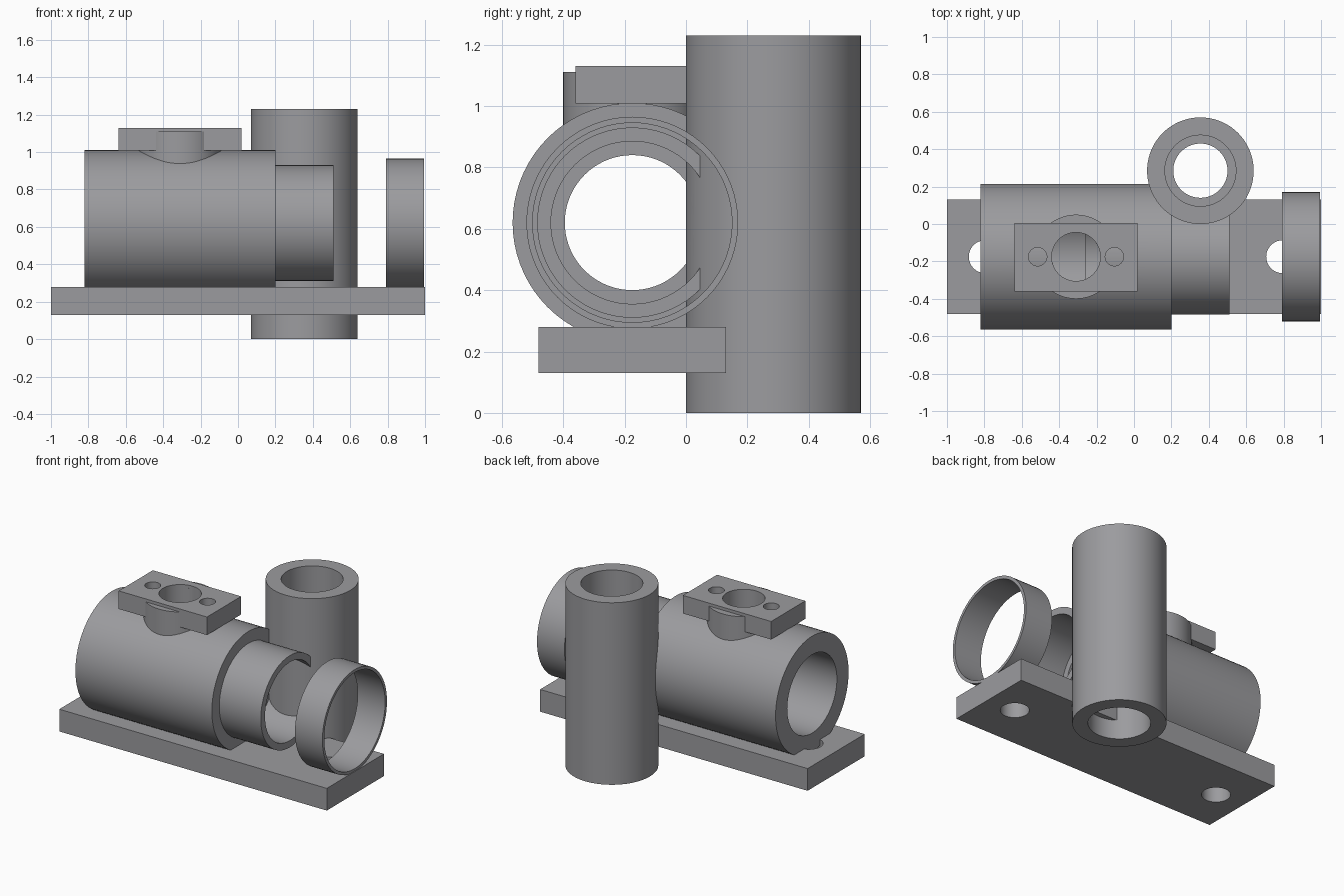
import bpy, bmesh, math
from mathutils import Matrix

if "Cube" in bpy.data.objects:
    bpy.data.objects.remove(bpy.data.objects["Cube"])

AXIS_Y, AXIS_Z = -0.175, 0.62      # centre line of the horizontal barrel

grey = bpy.data.materials.new("plain_grey")
grey.diffuse_color = (0.33, 0.33, 0.345, 1)
grey.use_nodes = True
grey.node_tree.nodes["Principled BSDF"].inputs["Base Color"].default_value = grey.diffuse_color


def finish(name, bm):
    bmesh.ops.recalc_face_normals(bm, faces=bm.faces)
    me = bpy.data.meshes.new(name)
    bm.to_mesh(me)
    bm.free()
    me.materials.append(grey)
    ob = bpy.data.objects.new(name, me)
    bpy.context.collection.objects.link(ob)
    return ob


def lathe(name, profile, centre, along_x=False, n=72):
    """Revolve a closed (radius, height) profile about z, or about x."""
    bm = bmesh.new()
    rings = []
    for i in range(n):
        a = 2 * math.pi * i / n
        rings.append([bm.verts.new((r * math.cos(a), r * math.sin(a), h)) for r, h in profile])
    m = len(profile)
    for i in range(n):
        a, b = rings[i], rings[(i + 1) % n]
        for j in range(m):
            k = (j + 1) % m
            bm.faces.new((a[j], b[j], b[k], a[k]))
    if along_x:
        bm.transform(Matrix.Rotation(math.pi / 2, 4, 'Y'))
    bm.transform(Matrix.Translation(centre))
    return finish(name, bm)


def box(name, lo, hi):
    bm = bmesh.new()
    bmesh.ops.create_cube(bm, size=1)
    for v in bm.verts:
        v.co = [(l + h) / 2 + c * (h - l) for l, h, c in zip(lo, hi, v.co)]
    return finish(name, bm)


def rod(name, r, depth, centre, along_x=False):
    """Solid cylinder used as a hidden cutter."""
    bm = bmesh.new()
    bmesh.ops.create_cone(bm, cap_ends=True, segments=64, radius1=r, radius2=r, depth=depth)
    if along_x:
        bm.transform(Matrix.Rotation(math.pi / 2, 4, 'Y'))
    bm.transform(Matrix.Translation(centre))
    ob = finish(name, bm)
    ob.hide_render = True
    ob.hide_set(True)
    return ob


def cut(ob, cutter):
    mod = ob.modifiers.new("cut", 'BOOLEAN')
    mod.operation = 'DIFFERENCE'
    mod.solver = 'EXACT'
    mod.object = cutter


# base plate with a bolt hole near each end
base = box("base_plate", (-1, -0.48, 0.13), (1, 0.13, 0.28))
for side in (-1, 1):
    cut(base, rod("base_hole_cutter", 0.088, 0.4, (side * 0.795, AXIS_Y, 0.2)))

# barrel and narrower neck with a stepped bore
barrel = lathe("barrel", [(0.265, -0.82), (0.39, -0.82), (0.39, 0.20), (0.31, 0.20),
                          (0.31, 0.51), (0.265, 0.51), (0.265, 0.20), (0.22, 0.20),
                          (0.22, -0.26), (0.265, -0.26)],
               (0, AXIS_Y, AXIS_Z), along_x=True)

# loose ring ahead of the neck
lathe("front_ring", [(0.325, 0.79), (0.345, 0.79), (0.345, 0.995), (0.325, 0.995)],
      (0, AXIS_Y, AXIS_Z), along_x=True)

# upright column with a wider mouth at both ends, trimmed by the bore
column = lathe("column", [(0.19, 0), (0.285, 0), (0.285, 1.23), (0.19, 1.23),
                          (0.19, 0.93), (0.145, 0.93), (0.145, 0.30), (0.19, 0.30)],
               (0.355, 0.285, 0))
cut(column, rod("bore_cutter", 0.205, 1.6, (0.1, AXIS_Y, AXIS_Z), along_x=True))

# top port: round boss and rectangular flange, drilled through to the bore
lathe("port_boss", [(0.13, 0.90), (0.225, 0.90), (0.225, 1.11), (0.13, 1.11)],
      (-0.31, AXIS_Y, 0))
flange = box("port_flange", (-0.64, -0.36, 1.008), (0.02, 0.005, 1.13))
port = rod("port_cutter", 0.13, 0.6, (-0.31, AXIS_Y, 1.0))
cut(flange, port)
cut(barrel, port)
for side in (-1, 1):
    screw = rod("screw_hole_cutter", 0.049, 0.4, (-0.31 + side * 0.205, AXIS_Y, 1.1))
    cut(flange, screw)
    # boss rim under the screw holes is opened as well
    cut(bpy.data.objects["port_boss"], screw)

# smooth round walls, crisp edges
bpy.context.view_layer.update()
for ob in list(bpy.data.objects):
    if ob.hide_render:
        continue
    bpy.ops.object.select_all(action='DESELECT')
    ob.select_set(True)
    bpy.context.view_layer.objects.active = ob
    for mod in list(ob.modifiers):
        bpy.ops.object.modifier_apply(modifier=mod.name)
    bpy.ops.object.shade_smooth_by_angle(angle=math.radians(30))
